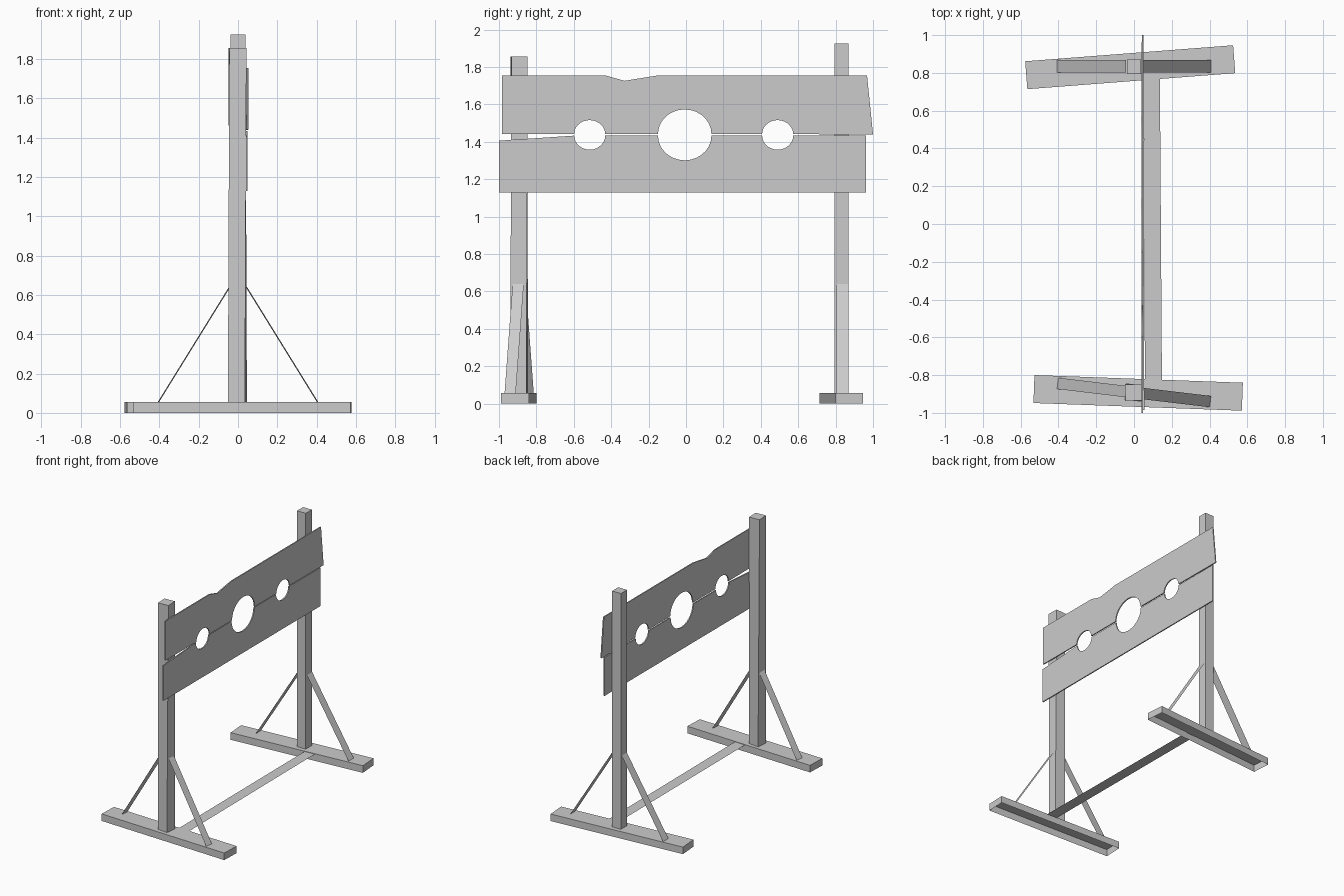
import bpy
from math import sin, cos, pi, radians
from mathutils import Matrix, Vector

if "Cube" in bpy.data.objects:
    bpy.data.objects.remove(bpy.data.objects["Cube"])


def make(name, verts, faces):
    mesh = bpy.data.meshes.new(name)
    mesh.from_pydata([tuple(v) for v in verts], [], faces)
    ob = bpy.data.objects.new(name, mesh)
    bpy.context.collection.objects.link(ob)
    return ob


def prism(name, bottom, top, open_bottom=False):
    """Four-sided solid between two rings of corners."""
    faces = [(i, (i + 1) % 4, (i + 1) % 4 + 4, i + 4) for i in range(4)] + [(4, 5, 6, 7)]
    if not open_bottom:
        faces.append((3, 2, 1, 0))
    return make(name, bottom + top, faces)


def ring(cx, cy, z, sx, sy, angle):
    rot = Matrix.Rotation(radians(angle), 3, 'Z')
    return [rot @ Vector((a * sx / 2, b * sy / 2, 0)) + Vector((cx, cy, z))
            for a, b in ((-1, -1), (1, -1), (1, 1), (-1, 1))]


BASE_H = 0.056


# Feet: shallow beams, open underneath, each slightly skewed
def foot(name, cx, cy, angle):
    prism(name, ring(cx, cy, 0, 1.104, 0.148, angle),
          ring(cx, cy, BASE_H, 1.104, 0.148, angle), True)


# Uprights, allowed to twist from bottom to top
def post(name, cx, cy, top, size, a0, a1):
    prism(name, ring(cx, cy, BASE_H, size, size, a0), ring(cx, cy, top, size, size, a1))


# Flat diagonal braces on both sides of an upright
def braces(name, cy, angle, width):
    rot = Matrix.Rotation(radians(angle), 3, 'Z')
    for side, label in ((-1, "left"), (1, "right")):
        pts = [(0.407, -1, BASE_H), (0.407, 1, BASE_H), (0.043, 1, 0.64), (0.043, -1, 0.64)]
        verts = [rot @ Vector((side * x, side * w * width / 2, z)) + Vector((0, cy, 0))
                 for x, w, z in pts]
        make(f"{name}_{label}", verts, [(0, 1, 2, 3)])


foot("front_foot", 0.022, -0.894, -2.1)
foot("back_foot", -0.02, 0.83, 4.4)
post("front_post", -0.003, -0.892, 1.855, 0.087, -6.8, 3)
post("back_post", 0, 0.832, 1.925, 0.076, 0, 0)
braces("front_brace", -0.892, -6.8, 0.06)
braces("back_brace", 0.835, 0, 0.066)

# Flat tie board between the feet
make("tie_board", [(0.058, -0.84, 0.053), (0.148, -0.84, 0.053),
                   (0.137, 0.78, 0.053), (0.05, 0.78, 0.053)], [(0, 1, 2, 3)])

# Head and wrist openings: y centre, half width, height
HOLES = [(-0.515, 0.083, 0.075), (-0.007, 0.143, 0.132), (0.49, 0.083, 0.075)]


def notches(z, up, n=14):
    """Half openings along a board edge, running towards +y."""
    return [(c - rx * cos(pi * i / n), z + up * rz * sin(pi * i / n))
            for c, rx, rz in HOLES for i in range(n + 1)]


# Boards: extruded outlines in the y-z plane, x drifting a little along y
def board(name, outline, x_front, x_back, thick=0.009):
    n = len(outline)

    def at(y, z, off):
        return (x_front + (x_back - x_front) * (y + 1) / 2 + off, y, z)

    verts = [at(y, z, o) for o in (-thick / 2, thick / 2) for y, z in outline]
    faces = [tuple(range(n))[::-1], tuple(range(n, 2 * n))]
    faces += [(i, (i + 1) % n, (i + 1) % n + n, i + n) for i in range(n)]
    make(name, verts, faces)


board("upper_board",
      [(-0.984, 1.442)] + notches(1.441, 1) +
      [(1.0, 1.439), (0.968, 1.754), (-0.155, 1.754), (-0.33, 1.726),
       (-0.428, 1.754), (-0.984, 1.754)], 0.05, 0.046)

board("lower_board",
      [(-1.0, 1.128), (0.963, 1.128), (0.963, 1.433)] +
      notches(1.433, -1)[::-1] + [(-1.0, 1.406)], 0.044, 0.044)
